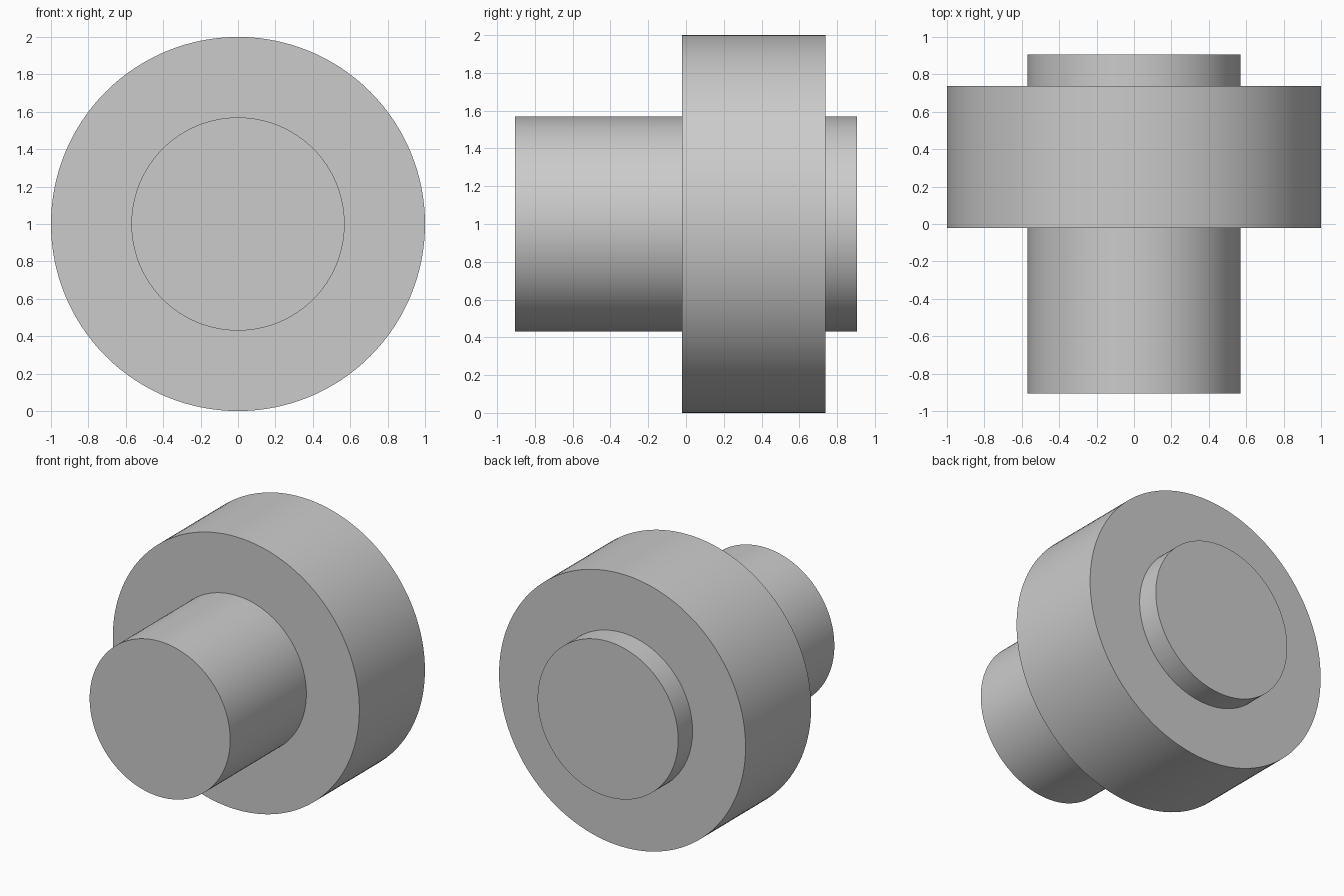
import bpy
import math

default_cube = bpy.data.objects.get("Cube")
if default_cube:
    bpy.data.objects.remove(default_cube, do_unlink=True)

# Single light grey finish
grey = bpy.data.materials.new("light grey")
grey.use_nodes = True
colour = (0.6, 0.6, 0.6, 1)
grey.diffuse_color = colour
grey.node_tree.nodes["Principled BSDF"].inputs["Base Color"].default_value = colour


def cylinder_along_y(name, radius, front, back):
    """Smooth-sided cylinder lying along y at axle height."""
    bpy.ops.mesh.primitive_cylinder_add(
        vertices=128, radius=radius, depth=back - front,
        location=(0, (front + back) / 2, 1), rotation=(math.pi / 2, 0, 0))
    part = bpy.context.object
    part.name = name
    part.data.materials.append(grey)
    bpy.ops.object.shade_smooth_by_angle(angle=math.radians(30))
    return part


# Wide disc, and the shaft passing through it
cylinder_along_y("disc", 1.0, -0.022, 0.738)
cylinder_along_y("shaft", 0.57, -0.905, 0.905)
